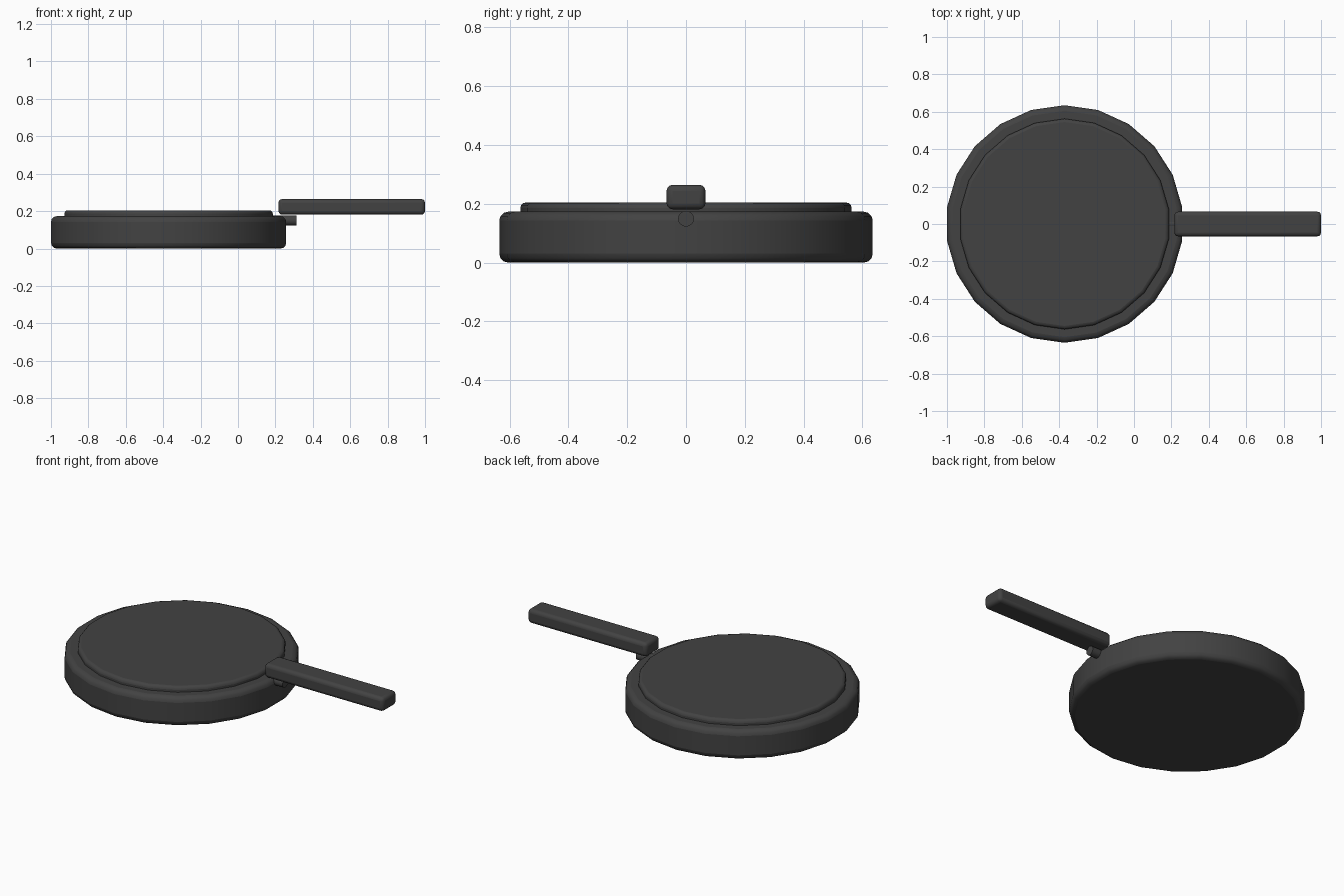
import bpy
import bmesh
import math
from mathutils import Matrix

cube = bpy.data.objects.get("Cube")
if cube:
    bpy.data.objects.remove(cube, do_unlink=True)

# One dark iron colour for everything
iron = bpy.data.materials.new("dark_iron")
iron.use_nodes = True
color = (0.055, 0.055, 0.055, 1)
iron.diffuse_color = color
iron.node_tree.nodes["Principled BSDF"].inputs["Base Color"].default_value = color


def finish(name, bm, bevel):
    """Turn a bmesh into a rounded, smooth-shaded object."""
    mesh = bpy.data.meshes.new(name)
    bm.to_mesh(mesh)
    bm.free()
    mesh.materials.append(iron)
    obj = bpy.data.objects.new(name, mesh)
    bpy.context.collection.objects.link(obj)
    if bevel:
        mod = obj.modifiers.new("rounded_edges", 'BEVEL')
        mod.width = bevel
        mod.segments = 3
        mod.limit_method = 'ANGLE'
        mod.angle_limit = math.radians(40)
    bpy.ops.object.select_all(action='DESELECT')
    obj.select_set(True)
    bpy.context.view_layer.objects.active = obj
    bpy.ops.object.shade_smooth_by_angle(angle=math.radians(35))
    return obj


def disc(name, radius, start, end, center, sides, bevel=0, along_x=False):
    """Cylinder from start to end along z, or along x."""
    bm = bmesh.new()
    middle = (start + end) / 2
    if along_x:
        place = Matrix.Translation((middle, 0, center)) @ Matrix.Rotation(math.pi / 2, 4, 'Y')
    else:
        place = Matrix.Translation((center, 0, middle))
    bmesh.ops.create_cone(bm, cap_ends=True, segments=sides, radius1=radius,
                          radius2=radius, depth=end - start, matrix=place)
    return finish(name, bm, bevel)


def block(name, low, high, bevel):
    """Rounded box between two corners."""
    bm = bmesh.new()
    size = [b - a for a, b in zip(low, high)]
    mid = [(a + b) / 2 for a, b in zip(low, high)]
    bmesh.ops.create_cube(bm, size=1, matrix=Matrix.Translation(mid) @ Matrix.Diagonal((*size, 1)))
    return finish(name, bm, bevel)


PAN_X = -0.371

# Pan body and the raised lid on it
disc("pan_body", 0.635, 0, 0.173, PAN_X, 22, bevel=0.03)
disc("pan_lid", 0.563, 0.1, 0.204, PAN_X, 22, bevel=0.018)

# Pin that joins the handle to the pan
disc("handle_pin", 0.027, 0.15, 0.312, 0.149, 16, along_x=True)

# Handle
block("handle", (0.216, -0.066, 0.181), (1, 0.066, 0.264), 0.02)
